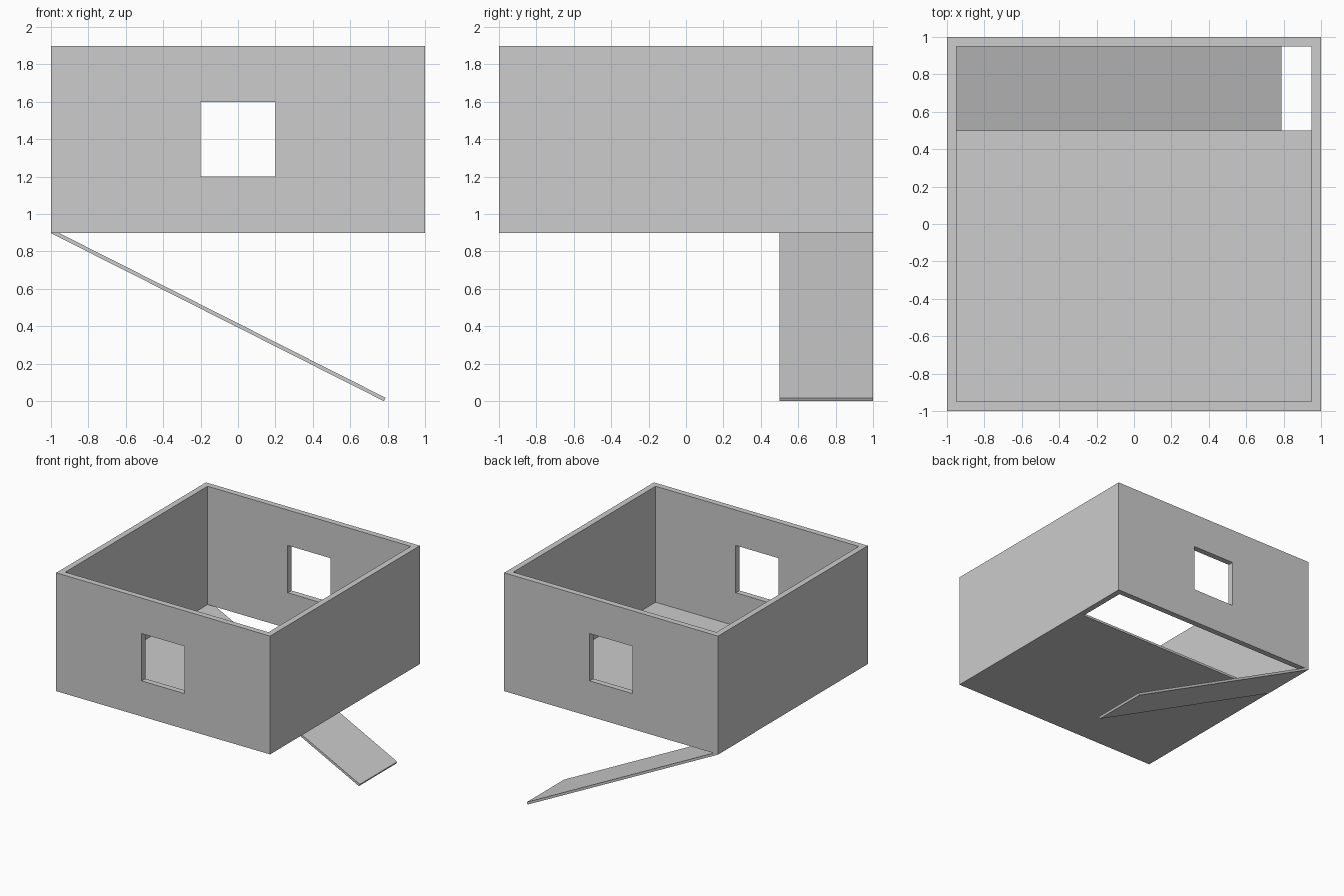
import bpy
import bmesh

default_cube = bpy.data.objects.get("Cube")
if default_cube:
    bpy.data.objects.remove(default_cube, do_unlink=True)

grey = bpy.data.materials.new("plain_grey")
grey.use_nodes = True
colour = (0.604, 0.604, 0.604, 1)
grey.diffuse_color = colour
grey.node_tree.nodes["Principled BSDF"].inputs["Base Color"].default_value = colour

BASE, TOP = 0.9, 1.9      # room bottom and top
OUT, IN = 1.0, 0.95       # outer and inner wall faces
FLOOR = 0.02              # floor thickness


def prism(name, rings, offset):
    """Extrude a polygon (outer ring plus optional hole) along an offset."""
    bm = bmesh.new()
    loops = [[bm.verts.new(p) for p in ring] for ring in rings]
    count = len(loops[0])
    if len(loops) == 1:
        faces = [bm.faces.new(loops[0])]
    else:
        a, b = loops
        faces = [bm.faces.new((a[i], a[(i + 1) % count], b[(i + 1) % count], b[i]))
                 for i in range(count)]
    result = bmesh.ops.extrude_face_region(bm, geom=faces, use_keep_orig=True)
    moved = [v for v in result["geom"] if isinstance(v, bmesh.types.BMVert)]
    bmesh.ops.translate(bm, verts=moved, vec=offset)
    bmesh.ops.recalc_face_normals(bm, faces=bm.faces)
    mesh = bpy.data.meshes.new(name)
    bm.to_mesh(mesh)
    bm.free()
    mesh.materials.append(grey)
    obj = bpy.data.objects.new(name, mesh)
    bpy.context.collection.objects.link(obj)
    return obj


def rect(x0, x1, y0, y1, z):
    return [(x0, y0, z), (x1, y0, z), (x1, y1, z), (x0, y1, z)]


# Four walls as one hollow square ring
walls = prism("walls", [rect(-OUT, OUT, -OUT, OUT, BASE),
                        rect(-IN, IN, -IN, IN, BASE)], (0, 0, TOP - BASE))

# Window openings through the front and back walls
cutter = prism("window_cutter", [rect(-0.2, 0.2, -1.2, 1.2, 1.2)], (0, 0, 0.4))
cut = walls.modifiers.new("windows", "BOOLEAN")
cut.operation = "DIFFERENCE"
cut.solver = "EXACT"
cut.object = cutter
cutter.hide_render = True
cutter.hide_set(True)

# Floor, leaving the stairwell open along the back wall
prism("floor", [rect(-IN, IN, -IN, 0.5, BASE)], (0, 0, FLOOR))

# Sloping ramp from the left end of the stairwell down to the ground
ramp_profile = [(-1.0, 0.898), (0.78, 0), (0.789, 0.018), (-0.991, 0.916)]
prism("ramp", [[(x, 0.5, z) for x, z in ramp_profile]], (0, 0.5, 0))
